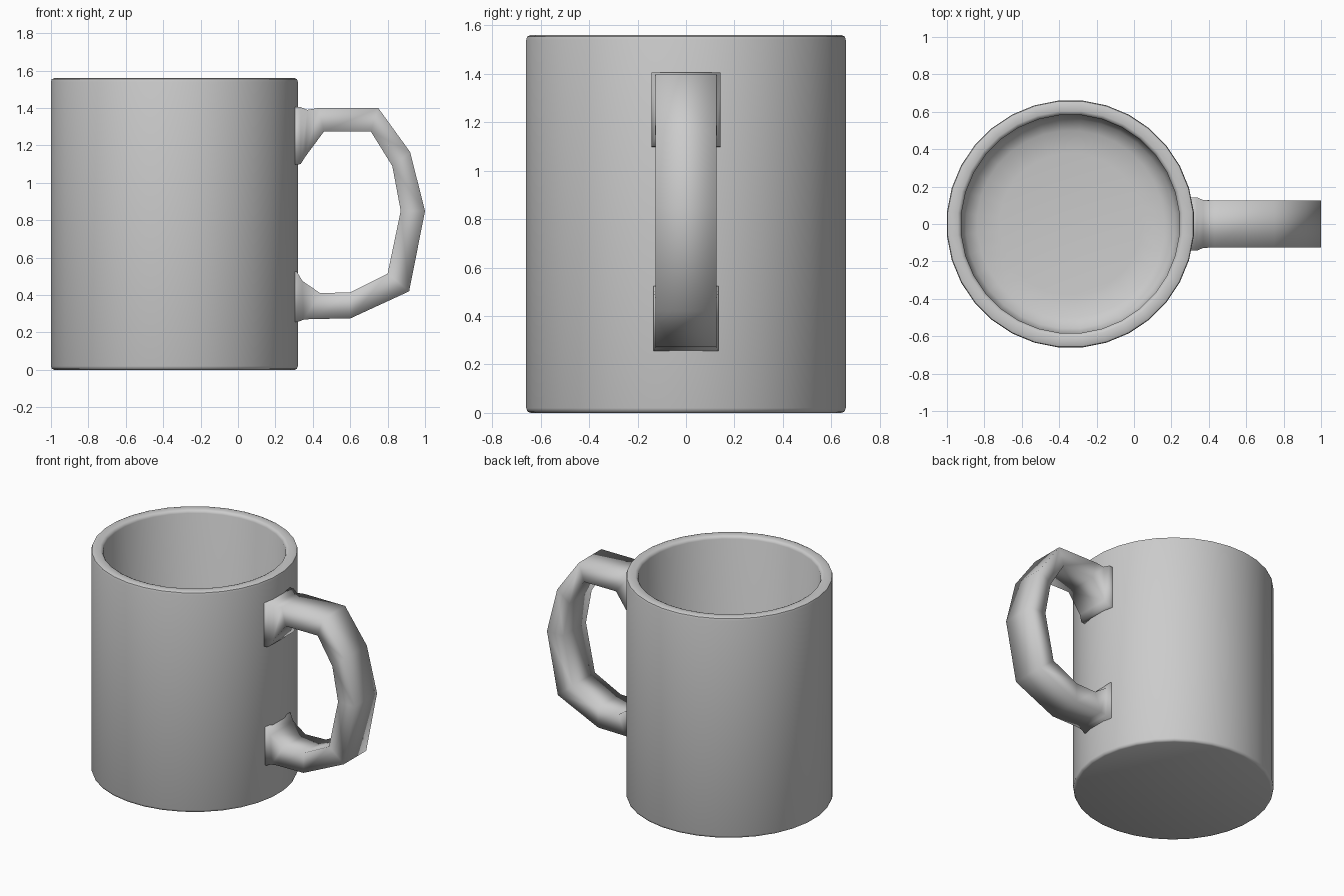
import bpy, bmesh, math

if "Cube" in bpy.data.objects:
    bpy.data.objects.remove(bpy.data.objects["Cube"])

CX = -0.34      # mug axis
SIDES = 32


def finish(name, bm, angle):
    bmesh.ops.recalc_face_normals(bm, faces=bm.faces)
    me = bpy.data.meshes.new(name)
    bm.to_mesh(me)
    bm.free()
    ob = bpy.data.objects.new(name, me)
    bpy.context.collection.objects.link(ob)
    bpy.ops.object.select_all(action='DESELECT')
    ob.select_set(True)
    bpy.context.view_layer.objects.active = ob
    bpy.ops.object.shade_smooth_by_angle(angle=math.radians(angle))
    return ob


def skin(bm, rings):
    """Bridge consecutive closed rings and cap both ends."""
    loops = [[bm.verts.new(p) for p in ring] for ring in rings]
    n = len(loops[0])
    for a, b in zip(loops, loops[1:]):
        for i in range(n):
            j = (i + 1) % n
            bm.faces.new((a[i], a[j], b[j], b[i]))
    bm.faces.new(loops[0])
    bm.faces.new(loops[-1])


def circle(r, z):
    return [(CX + r * math.cos((i + 0.5) * math.tau / SIDES),
             r * math.sin((i + 0.5) * math.tau / SIDES), z) for i in range(SIDES)]


# Cup: outer wall, rounded rim, hollow with rounded floor
profile = [(0.645, 0), (0.658, 0.006), (0.663, 0.02), (0.663, 1.54), (0.659, 1.554),
           (0.645, 1.56), (0.605, 1.56), (0.592, 1.554), (0.585, 1.54),
           (0.585, 0.2), (0.56, 0.14), (0.5, 0.105), (0.38, 0.09)]
bm = bmesh.new()
skin(bm, [circle(r, z) for r, z in profile])
finish("cup", bm, 50)

# Handle: rectangular section, flared where it meets the wall
# each section: outer (x, z), inner (x, z), half width in y
sections = [
    ((0.27, 1.405), (0.27, 1.095), 0.143),
    ((0.335, 1.405), (0.335, 1.10), 0.143),
    ((0.37, 1.39), (0.36, 1.14), 0.128),
    ((0.43, 1.40), (0.46, 1.275), 0.125),
    ((0.75, 1.40), (0.71, 1.275), 0.125),
    ((0.92, 1.165), (0.825, 1.09), 0.125),
    ((1.00, 0.85), (0.87, 0.85), 0.125),
    ((0.915, 0.42), (0.80, 0.515), 0.125),
    ((0.60, 0.275), (0.60, 0.415), 0.125),
    ((0.39, 0.272), (0.44, 0.41), 0.125),
    ((0.35, 0.268), (0.345, 0.475), 0.127),
    ((0.315, 0.255), (0.315, 0.525), 0.135),
    ((0.27, 0.255), (0.27, 0.525), 0.135),
]
bm = bmesh.new()
skin(bm, [[(o[0], -w, o[1]), (o[0], w, o[1]), (i[0], w, i[1]), (i[0], -w, i[1])]
          for o, i, w in sections])
finish("handle", bm, 100)
